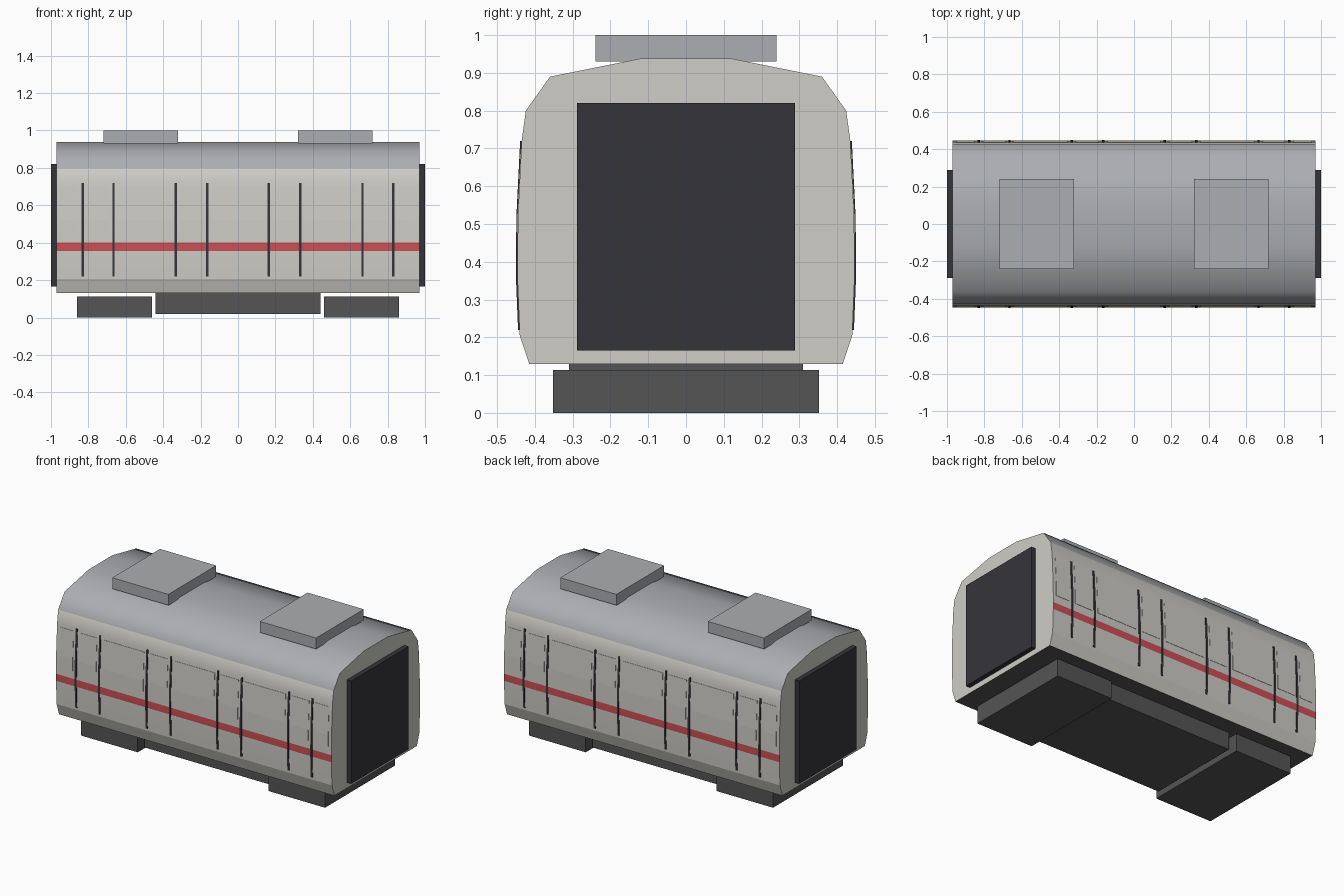
import bpy
import bmesh

cube = bpy.data.objects.get("Cube")
if cube:
    bpy.data.objects.remove(cube, do_unlink=True)


def material(name, rgb):
    mat = bpy.data.materials.new(name)
    mat.use_nodes = True
    mat.diffuse_color = (*rgb, 1)
    mat.node_tree.nodes["Principled BSDF"].inputs["Base Color"].default_value = (*rgb, 1)
    return mat


CREAM = material("cream paint", (0.62, 0.61, 0.57))
RED = material("red stripe", (0.60, 0.08, 0.09))
ROOF = material("roof grey", (0.41, 0.42, 0.44))
DARK = material("underframe grey", (0.09, 0.09, 0.09))
BLACK = material("gangway black", (0.036, 0.035, 0.042))

# Half cross-section of the body, from floor to roof: (half width, height)
SIDE = [(0.415, 0.13), (0.44, 0.205), (0.446, 0.355), (0.446, 0.40), (0.445, 0.52),
        (0.435, 0.72), (0.424, 0.80), (0.36, 0.89), (0.12, 0.938)]
HALF_LENGTH = 0.97


def width_at(z):
    for (y0, z0), (y1, z1) in zip(SIDE, SIDE[1:]):
        if z0 <= z <= z1:
            return y0 + (y1 - y0) * (z - z0) / (z1 - z0)


def extrude_section(name, points, x0, x1, mats):
    """Closed (y, z) section swept along x."""
    bm = bmesh.new()
    face = bm.faces.new([bm.verts.new((x0, y, z)) for y, z in points])
    swept = bmesh.ops.extrude_face_region(bm, geom=[face])["geom"]
    verts = [v for v in swept if isinstance(v, bmesh.types.BMVert)]
    bmesh.ops.translate(bm, verts=verts, vec=(x1 - x0, 0, 0))
    bmesh.ops.recalc_face_normals(bm, faces=bm.faces)
    mesh = bpy.data.meshes.new(name)
    bm.to_mesh(mesh)
    bm.free()
    for mat in mats:
        mesh.materials.append(mat)
    obj = bpy.data.objects.new(name, mesh)
    bpy.context.collection.objects.link(obj)
    return obj


def box(name, xs, ys, zs, mat):
    section = [(ys[0], zs[0]), (ys[1], zs[0]), (ys[1], zs[1]), (ys[0], zs[1])]
    return extrude_section(name, section, xs[0], xs[1], [mat])


def side_strip(name, x0, x1, z0, z1, out, mat):
    """Thin plate that follows the curved wall, on both sides."""
    heights = [z0] + [z for _, z in SIDE if z0 < z < z1] + [z1]
    for side, label in ((-1, "front"), (1, "back")):
        outer = [(side * (width_at(z) + out), z) for z in heights]
        inner = [(side * (width_at(z) - 0.003), z) for z in reversed(heights)]
        extrude_section(f"{label}_{name}", outer + inner, x0, x1, [mat])


# Body shell, coloured by height and direction
section = SIDE + [(-y, z) for y, z in reversed(SIDE)]
body = extrude_section("body_shell", section, -HALF_LENGTH, HALF_LENGTH,
                       [CREAM, RED, ROOF, DARK])
for face in body.data.polygons:
    is_end = abs(face.normal.x) > 0.9
    face.use_smooth = not is_end
    if is_end:
        continue
    z = face.center.z
    if face.normal.z < -0.9:
        face.material_index = 3
    elif z > 0.80:
        face.material_index = 2
    elif 0.355 < z < 0.40:
        face.material_index = 1

# Crisp end rims and skirt folds, smooth walls and roof
for edge in body.data.edges:
    a, b = (body.data.vertices[i].co for i in edge.vertices)
    edge.use_edge_sharp = abs(a.x - b.x) < 0.01 or a.z < 0.21

# Door seams and the faint window panels between them
seams = sorted(s * x for x in (0.165, 0.333, 0.665, 0.83) for s in (-1, 1))
for i, x in enumerate(seams):
    side_strip(f"door_seam_{i + 1}", x - 0.006, x + 0.006, 0.22, 0.72, 0.004, BLACK)
bounds = [-HALF_LENGTH] + seams + [HALF_LENGTH]
for i, (x0, x1) in enumerate(zip(bounds, bounds[1:])):
    side_strip(f"window_panel_{i + 1}", x0 + 0.022, x1 - 0.022, 0.45, 0.70, 0.002, CREAM)

# Parts repeated at both ends
for s, label in ((-1, "right"), (1, "left")):
    box(f"{label}_gangway", sorted((s * 0.96, s)), (-0.288, 0.288), (0.165, 0.82), BLACK)
    box(f"{label}_bogie", sorted((s * 0.46, s * 0.86)), (-0.352, 0.352), (0, 0.113), DARK)
    box(f"{label}_roof_unit", sorted((s * 0.322, s * 0.718)), (-0.24, 0.24), (0.93, 1.0), ROOF)

# Equipment box under the floor
box("underfloor_box", (-0.44, 0.44), (-0.31, 0.31), (0.02, 0.13), DARK)
